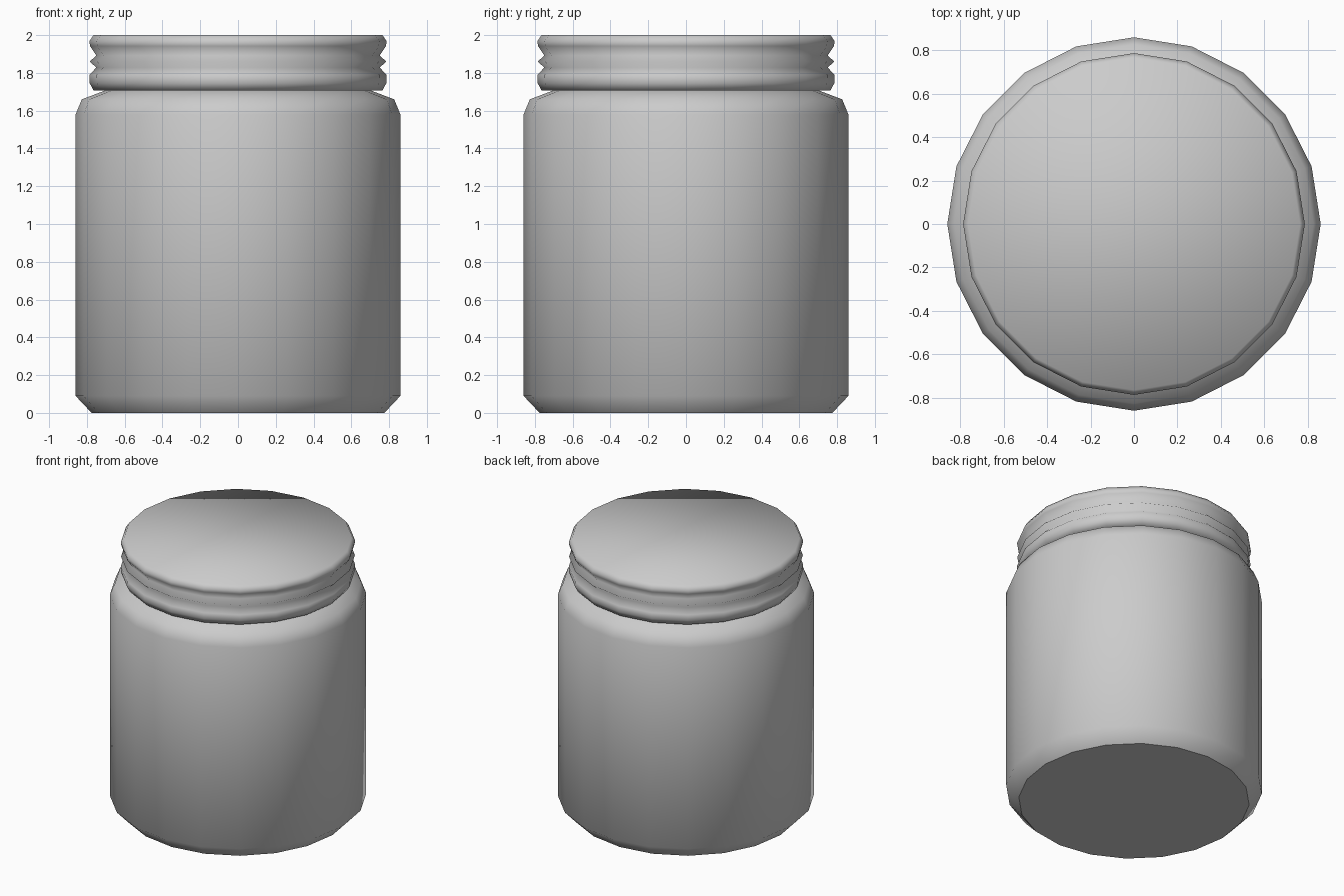
import bpy
import bmesh
from math import cos, sin, tau

if "Cube" in bpy.data.objects:
    bpy.data.objects.remove(bpy.data.objects["Cube"])

SIDES = 20


def lathe(name, profile, cap_start=False, cap_end=False, sharp_start=False):
    """Revolve (radius, z) points, listed bottom to top, around z."""
    bm = bmesh.new()
    rings = [[bm.verts.new((r * cos(tau * i / SIDES), r * sin(tau * i / SIDES), z))
              for i in range(SIDES)] for r, z in profile]
    for low, high in zip(rings, rings[1:]):
        for i in range(SIDES):
            j = (i + 1) % SIDES
            bm.faces.new((low[i], low[j], high[j], high[i]))
    if cap_start:
        bottom = bm.faces.new(rings[0][::-1])
        if sharp_start:
            for e in bottom.edges:
                e.smooth = False
    if cap_end:
        bm.faces.new(rings[-1])
    for f in bm.faces:
        f.smooth = True
    mesh = bpy.data.meshes.new(name)
    bm.to_mesh(mesh)
    bm.free()
    obj = bpy.data.objects.new(name, mesh)
    bpy.context.collection.objects.link(obj)
    return obj


# Jar body with chamfered base and sloping shoulder
lathe("jar_body",
      [(0.775, 0), (0.86, 0.09), (0.86, 1.58), (0.827, 1.66), (0.70, 1.708)],
      cap_start=True, sharp_start=True)

# Screw lid with two grooves, open underneath where it meets the neck
lathe("screw_lid",
      [(0.70, 1.708), (0.765, 1.708), (0.785, 1.745), (0.787, 1.79),
       (0.75, 1.828), (0.785, 1.86), (0.75, 1.892), (0.783, 1.942),
       (0.787, 1.967), (0.765, 2.0)],
      cap_end=True)
